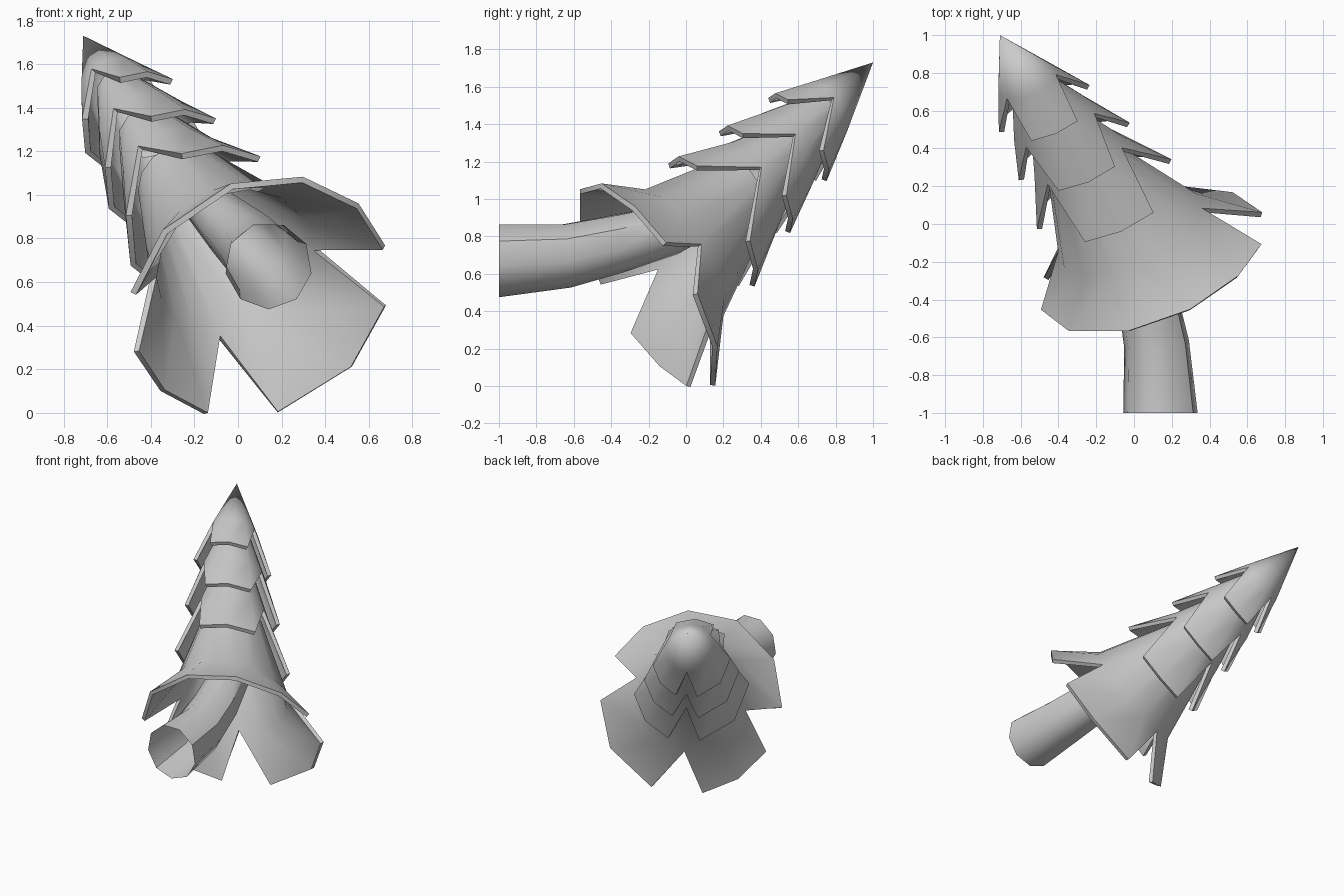
import bpy, bmesh
from math import cos, sin, radians, pi
from mathutils import Vector

if "Cube" in bpy.data.objects:
    bpy.data.objects.remove(bpy.data.objects["Cube"])

# leaning frame of the tree: side, face and up-the-tree directions from the tip
TIP = Vector((-0.71, 1.0, 1.73))
R = Vector((0.819, 0.574, 0.0))
F = Vector((0.361, -0.515, 0.777))
A = Vector((-0.446, 0.636, 0.629))


def place(deg, rad, a):
    k = min(1, rad / 0.25)
    r = rad * cos(radians(deg)) - 0.03 * k
    f = rad * sin(radians(deg)) - 0.02 * k
    return TIP + R * r + F * f + A * (a - 0.2 * r + 0.16 * f)


def finish(name, bm, thickness=0):
    me = bpy.data.meshes.new(name)
    bm.to_mesh(me)
    bm.free()
    ob = bpy.data.objects.new(name, me)
    bpy.context.collection.objects.link(ob)
    bpy.ops.object.select_all(action='DESELECT')
    ob.select_set(True)
    bpy.context.view_layer.objects.active = ob
    if thickness:
        m = ob.modifiers.new("thick", 'SOLIDIFY')
        m.thickness = thickness
        m.offset = -1
        bpy.ops.object.modifier_apply(modifier=m.name)
    bpy.ops.object.shade_smooth_by_angle(angle=radians(40))
    return ob


def tier(name, petals, top, mid, rim):
    """petals: (notch start, rim angles, notch end); top/mid/rim: (radius, height)"""
    bm = bmesh.new()
    for n0, corners, n1 in petals:
        n = len(corners) + 1
        angs = [n0 + (n1 - n0) * i / n for i in range(n + 1)]
        ms = [bm.verts.new(place(t, *mid)) for t in angs]
        ts = [bm.verts.new(place(t, *top)) for t in angs]
        rs = [bm.verts.new(place(t, rim[0], rim[1])) for t in corners]
        for i in range(n):
            bm.faces.new((ts[i], ts[i + 1], ms[i + 1], ms[i]))
        bm.faces.new((ms[0], ms[1], rs[0]))
        for i in range(1, n - 1):
            bm.faces.new((ms[i], ms[i + 1], rs[i], rs[i - 1]))
        bm.faces.new((ms[n - 1], ms[n], rs[-1]))
    bmesh.ops.remove_doubles(bm, verts=bm.verts[:], dist=0.001)
    bmesh.ops.recalc_face_normals(bm, faces=bm.faces[:])
    bm.normal_update()
    out = 0
    for f in bm.faces:
        d = f.calc_center_median() - TIP
        out += f.normal.dot(d - A * d.dot(A))
    if out < 0:
        bmesh.ops.reverse_faces(bm, faces=bm.faces[:])
    return finish(name, bm, 0.028)


# three-petal layout shared by the upper tiers, and the wider skirt layout
upper = [(30, (67, 96, 125), 150), (150, (183, 222, 262), 278), (278, (294, 323, 352), 390)]
skirt = [(18, (33, 58, 88, 120, 155, 186), 200), (200, (215, 239, 263), 277),
         (277, (296, 333, 364), 378)]

tier("top_tier", upper, (0.0, 0.0), (0.165, -0.37), (0.27, -0.62))
tier("second_tier", upper, (0.10, -0.38), (0.23, -0.71), (0.33, -0.98))
tier("third_tier", upper, (0.14, -0.70), (0.25, -1.0), (0.40, -1.34))
tier("bottom_skirt", skirt, (0.20, -1.05), (0.40, -1.62), (0.63, -1.88))

# bent trunk, open at the cut end
path = [((0.14, -1.0, 0.675), 0.20), ((0.12, -0.64, 0.70), 0.175),
        ((0.07, -0.38, 0.76), 0.16), ((-0.02, -0.08, 0.84), 0.14),
        ((-0.17, 0.23, 0.98), 0.10)]
pts = [Vector(p) for p, _ in path]
bm = bmesh.new()
rings = []
for i, (p, rad) in enumerate(path):
    t = (pts[min(i + 1, 4)] - pts[max(i - 1, 0)]).normalized() if i else Vector((0, 1, 0))
    side = t.cross(Vector((0, 0, 1))).normalized()
    up = side.cross(t)
    rings.append([bm.verts.new(pts[i] + side * rad * cos(k * 2 * pi / 9 - pi / 2)
                               + up * rad * sin(k * 2 * pi / 9 - pi / 2)) for k in range(9)])
for a, b in zip(rings, rings[1:]):
    for k in range(9):
        bm.faces.new((a[k], a[(k + 1) % 9], b[(k + 1) % 9], b[k]))
bm.faces.new(rings[-1])
bmesh.ops.recalc_face_normals(bm, faces=bm.faces[:])
finish("trunk", bm)
